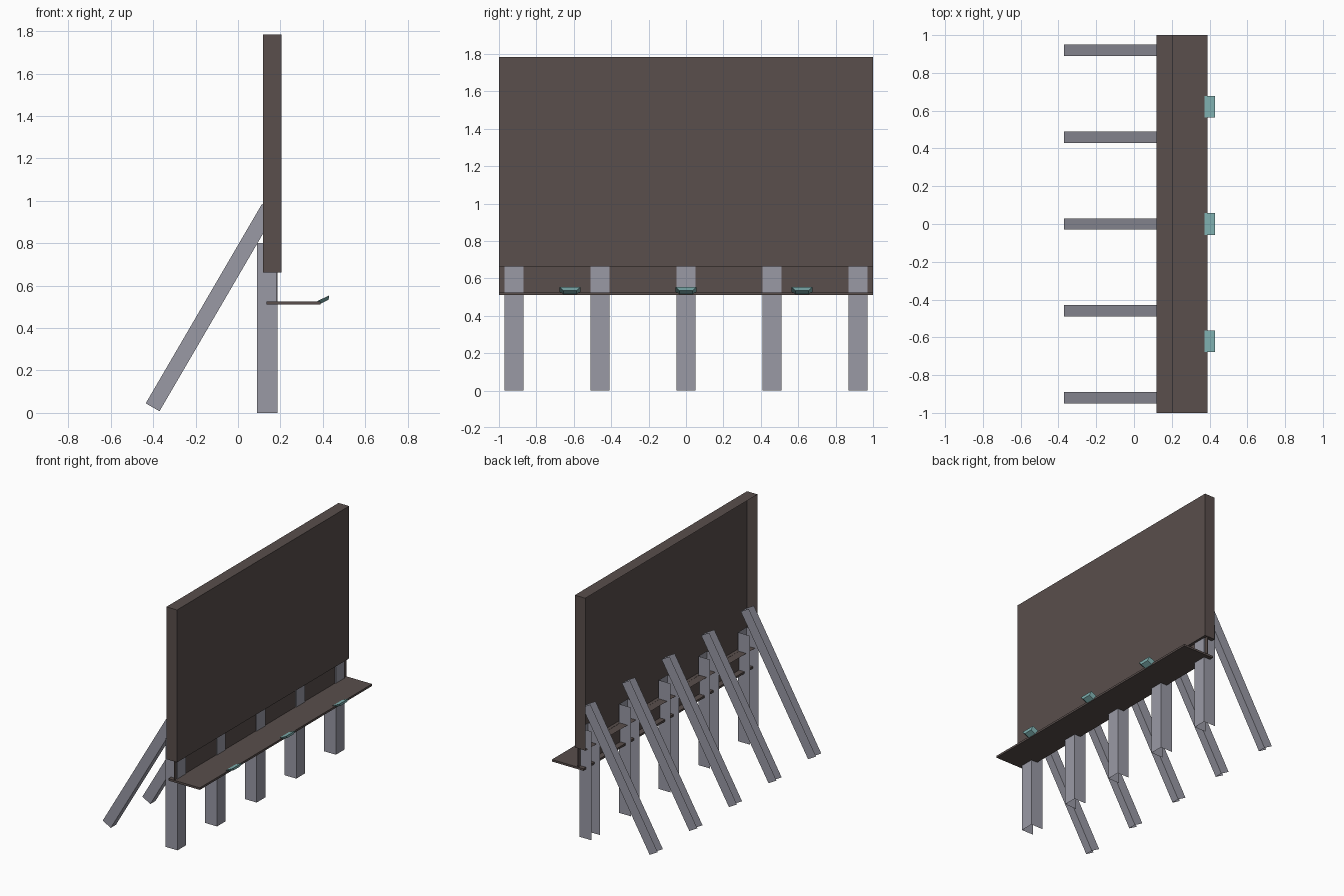
import bpy, bmesh
from mathutils import Vector

if "Cube" in bpy.data.objects:
    bpy.data.objects.remove(bpy.data.objects["Cube"])


def material(name, rgb):
    m = bpy.data.materials.new(name)
    m.diffuse_color = (*rgb, 1)
    m.use_nodes = True
    m.node_tree.nodes["Principled BSDF"].inputs["Base Color"].default_value = m.diffuse_color
    return m


BROWN = material("dark brown panel", (0.10, 0.077, 0.072))
GREY = material("grey metal", (0.32, 0.32, 0.375))
TEAL = material("teal lamp", (0.22, 0.45, 0.45))


def finish(bm, name, mat):
    mesh = bpy.data.meshes.new(name)
    bm.to_mesh(mesh)
    bm.free()
    ob = bpy.data.objects.new(name, mesh)
    bpy.context.collection.objects.link(ob)
    mesh.materials.append(mat)
    return ob


def loft(name, mat, ends, open_sides=()):
    """Six-sided solid from two quads; open_sides lists side numbers (or 'a'/'b' ends) left out."""
    bm = bmesh.new()
    a, b = [[bm.verts.new(Vector(p)) for p in quad] for quad in ends]
    if 'a' not in open_sides:
        bm.faces.new(a[::-1])
    if 'b' not in open_sides:
        bm.faces.new(b)
    for i in range(4):
        if i not in open_sides:
            j = (i + 1) % 4
            bm.faces.new((a[i], a[j], b[j], b[i]))
    return finish(bm, name, mat)


def rect(x0, x1, y0, y1, z):
    # counter-clockwise seen from above: sides are 0 = -y, 1 = +x, 2 = +y, 3 = -x
    return [(x0, y0, z), (x1, y0, z), (x1, y1, z), (x0, y1, z)]


def box(name, mat, x0, x1, y0, y1, z0, z1, open_sides=()):
    return loft(name, mat, (rect(x0, x1, y0, y1, z0), rect(x0, x1, y0, y1, z1)), open_sides)


# Display board, hollow and open at the back
box("display_board", BROWN, 0.118, 0.204, -1, 1, 0.663, 1.783, (3,))

# Walkway shelf and the thin strip between shelf and board
box("walkway", BROWN, 0.135, 0.39, -1, 1, 0.51, 0.525)
box("lower_backing_strip", BROWN, 0.178, 0.181, -1, 1, 0.52, 0.664)

# Open channel posts and slanted back braces
for n in range(5):
    y = -0.92 + 0.46 * n
    box("post", GREY, 0.09, 0.187, y - 0.05, y + 0.05, 0, 0.8, (3, 'a', 'b'))
    ya, yb = y - 0.03, y + 0.03
    foot = [(-0.435, ya, 0.045), (-0.37, ya, 0.008), (-0.37, yb, 0.008), (-0.435, yb, 0.045)]
    head = [(0.113, ya, 0.985), (0.178, ya, 0.948), (0.178, yb, 0.948), (0.113, yb, 0.985)]
    loft("brace", GREY, (foot, head), (3, 'a', 'b'))

# Tilted flared lamps on the walkway edge
for y in (-0.62, 0, 0.62):
    w, t = 0.034, 0.057
    base = [(0.388, y - w, 0.514), (0.427, y - w, 0.534), (0.427, y + w, 0.534), (0.388, y + w, 0.514)]
    rim = [(0.374, y - t, 0.527), (0.43, y - t, 0.554), (0.43, y + t, 0.554), (0.374, y + t, 0.527)]
    loft("lamp", TEAL, (base, rim))
